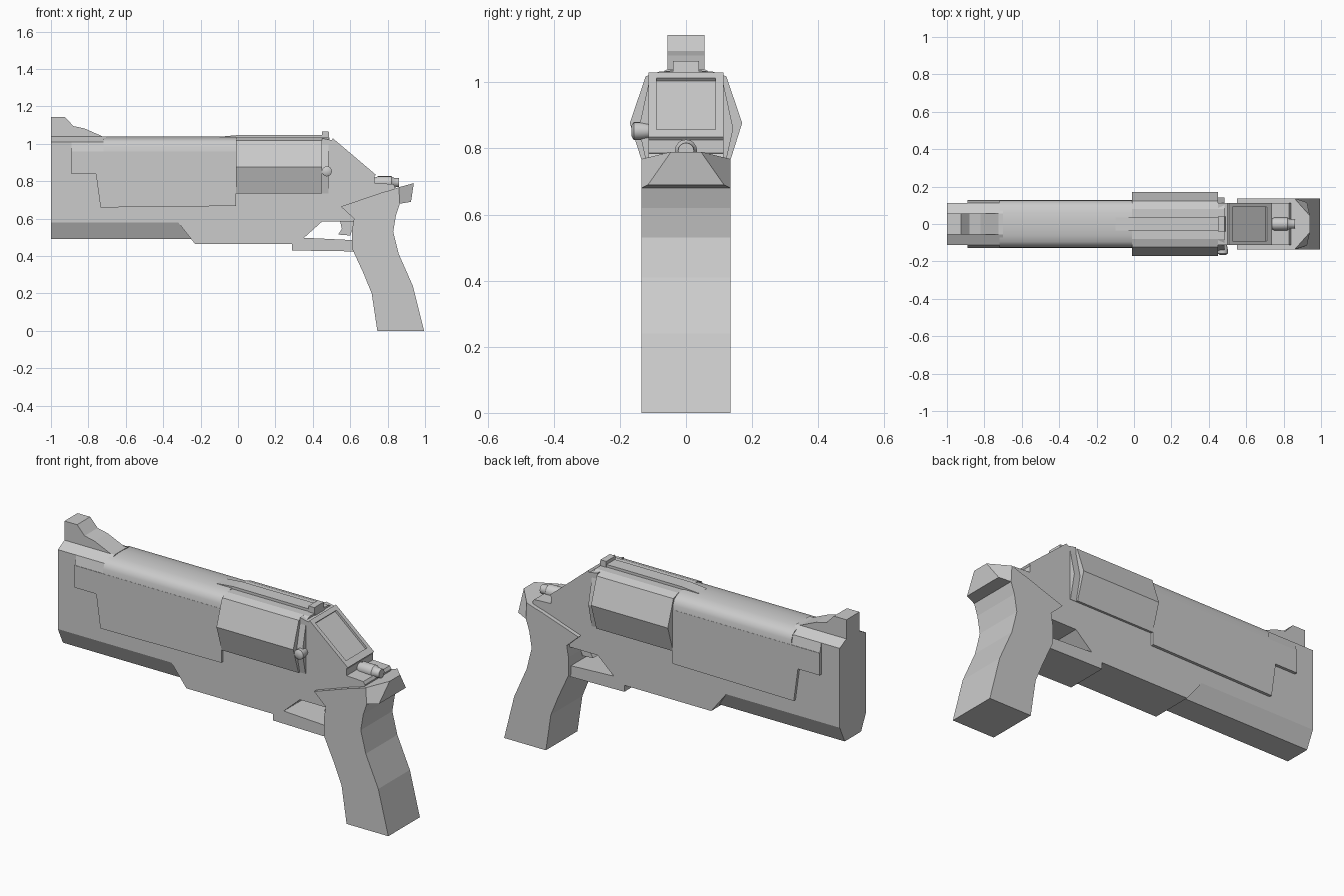
import bpy, bmesh, math

if "Cube" in bpy.data.objects:
    bpy.data.objects.remove(bpy.data.objects["Cube"])

grey = bpy.data.materials.new("light_grey")
grey.use_nodes = True
GREY = (0.6, 0.6, 0.6, 1)
grey.diffuse_color = GREY
grey.node_tree.nodes["Principled BSDF"].inputs["Base Color"].default_value = GREY


def loft(name, rings, smooth=False):
    """Skin closed rings of equal length and cap both ends."""
    bm = bmesh.new()
    rows = [[bm.verts.new(p) for p in ring] for ring in rings]
    n = len(rows[0])
    for a, b in zip(rows, rows[1:]):
        for i in range(n):
            j = (i + 1) % n
            bm.faces.new((a[i], a[j], b[j], b[i]))
    bm.faces.new(rows[0])
    bm.faces.new(rows[-1])
    bmesh.ops.recalc_face_normals(bm, faces=bm.faces)
    mesh = bpy.data.meshes.new(name)
    bm.to_mesh(mesh)
    bm.free()
    mesh.materials.append(grey)
    ob = bpy.data.objects.new(name, mesh)
    bpy.context.collection.objects.link(ob)
    if smooth:
        bpy.ops.object.select_all(action='DESELECT')
        ob.select_set(True)
        bpy.context.view_layer.objects.active = ob
        bpy.ops.object.shade_smooth_by_angle(angle=math.radians(35))
    return ob


def plate(name, profile, half):
    """Side profile (x, z) extruded across the width."""
    return loft(name, [[(x, y, z) for x, z in profile] for y in (-half, half)])


def bar(name, half_section, x0, x1, smooth=False, slant=0.0):
    """Mirrored cross-section (y, z), listed bottom to top, run along x."""
    ring = half_section + [(-y, z) for y, z in reversed(half_section)]
    top = max(z for _, z in ring)
    return loft(name, [[(x0, y, z) for y, z in ring],
                       [(x1 + slant * (top - z), y, z) for y, z in ring]], smooth)


def rod(name, axis, centre, sections, sides=16):
    """Turned part from (offset, radius) steps along x or y."""
    cx, cy, cz = centre
    rings = []
    for d, r in sections:
        ring = []
        for k in range(sides):
            a = math.tau * k / sides
            u, v = r * math.cos(a), r * math.sin(a)
            ring.append((cx + d, cy + u, cz + v) if axis == 'x' else (cx + u, cy + d, cz + v))
        rings.append(ring)
    return loft(name, rings, True)


# Main frame with a notch above the trigger guard
plate("frame", [(-0.32, 0.58), (-0.23, 0.465), (0.30, 0.465), (0.35, 0.495), (0.45, 0.585),
                (0.64, 0.585), (0.80, 0.62), (0.84, 0.77), (0.83, 0.785), (0.73, 0.79),
                (0.73, 0.825), (0.50, 1.02), (0.45, 1.03), (0.45, 0.74), (-0.05, 0.74),
                (-0.32, 0.74)], 0.113)
plate("trigger_guard", [(0.29, 0.43), (0.62, 0.425), (0.62, 0.485), (0.35, 0.498), (0.29, 0.50)], 0.113)
plate("trigger", [(0.545, 0.59), (0.555, 0.545), (0.535, 0.515), (0.60, 0.51), (0.63, 0.60)], 0.03)

# Chamfered under-barrel housing and nose
bar("under_barrel", [(0.07, 0.49), (0.113, 0.58), (0.113, 0.72)], -1, -0.305, slant=0.28)
bar("nose", [(0.113, 0.70), (0.113, 1.01), (0.055, 1.04)], -1, -0.70)

# Barrel shroud: side panel plus rounded top
plate("barrel_panel", [(-0.89, 0.84), (-0.76, 0.84), (-0.735, 0.66), (-0.01, 0.668),
                       (-0.01, 0.96), (-0.89, 0.96)], 0.128)
bar("barrel_rear_lip", [(0.128, 0.95), (0.113, 1.01), (0.07, 1.025)], -0.89, -0.70)
bar("barrel_top", [(0.128, 0.95), (0.125, 0.985), (0.115, 1.01), (0.095, 1.025),
                   (0.06, 1.034), (0.02, 1.038)], -0.72, -0.01, True)

# Front sight and top strap
plate("front_sight", [(-1, 1.03), (-1, 1.143), (-0.925, 1.143), (-0.88, 1.095), (-0.82, 1.082),
                      (-0.72, 1.038), (-0.72, 1.03)], 0.056)
plate("top_strap", [(-0.10, 1.02), (-0.10, 1.038), (0.0, 1.047), (0.47, 1.047), (0.47, 1.02)], 0.036)
plate("rear_sight", [(0.45, 1.01), (0.45, 1.065), (0.485, 1.065), (0.49, 1.01)], 0.04)

# Six-sided cylinder and the plate behind it
bar("cylinder", [(0.125, 0.735), (0.17, 0.877), (0.122, 1.018), (0.08, 1.033)], -0.01, 0.45)
bar("recoil_plate", [(0.115, 0.735), (0.143, 0.86), (0.108, 1.02), (0.08, 1.033)], 0.445, 0.485)
rod("release_knob", 'y', (0.475, 0, 0.853),
    [(-0.165, 0.016), (-0.158, 0.027), (-0.138, 0.027), (-0.10, 0.02)])

# Sloped rear cover: raised rim around a sunken panel
ux, uz = 0.23 / 0.3015, -0.195 / 0.3015


def on_slope(s, lift):
    return (0.50 + ux * s - uz * lift, 1.02 + uz * s + ux * lift)


def slope_box(name, s0, s1, y0, y1, height):
    low = [on_slope(s0, -0.02), on_slope(s1, -0.02), on_slope(s1, height), on_slope(s0, height)]
    return loft(name, [[(x, y, z) for x, z in low] for y in (y0, y1)])


slope_box("cover_rim_top", 0.0, 0.025, -0.113, 0.113, 0.012)
slope_box("cover_rim_bottom", 0.265, 0.30, -0.113, 0.113, 0.012)
for side, label in ((-1, "right"), (1, "left")):
    slope_box("cover_rim_" + label, 0.025, 0.265, side * 0.113, side * 0.09, 0.012)

# Hammer pin on the rear ledge
rod("hammer_pin", 'x', (0.72, 0, 0.793),
    [(0, 0.022), (0.03, 0.034), (0.10, 0.034), (0.11, 0.026), (0.14, 0.024)])

# Grip with its tapered tail
plate("grip", [(0.745, 0), (0.995, 0), (0.935, 0.24), (0.86, 0.41), (0.83, 0.53), (0.845, 0.62),
               (0.865, 0.68), (0.86, 0.765), (0.77, 0.74), (0.55, 0.665), (0.62, 0.60),
               (0.61, 0.54), (0.61, 0.44), (0.67, 0.31), (0.715, 0.20)], 0.135)
loft("grip_tail", [
    [(0.80, -0.135, 0.62), (0.80, 0.135, 0.62), (0.80, 0.135, 0.748), (0.80, -0.135, 0.748)],
    [(0.865, -0.135, 0.68), (0.865, 0.135, 0.68), (0.86, 0.135, 0.768), (0.86, -0.135, 0.768)],
    [(0.925, -0.115, 0.69), (0.925, 0.115, 0.69), (0.94, 0.045, 0.79), (0.94, -0.045, 0.79)]])
